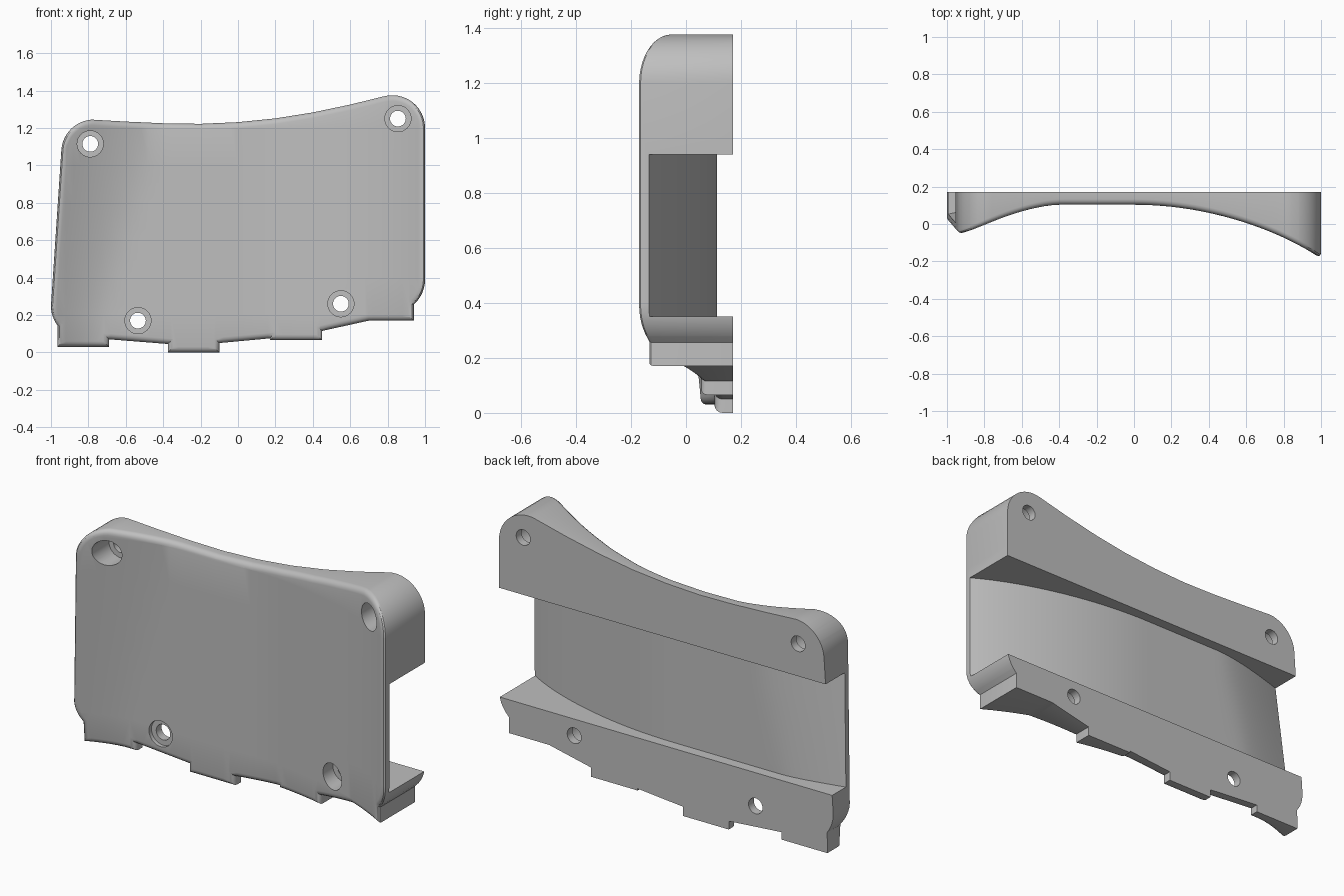
import bpy, bmesh, math
from mathutils import Vector

if "Cube" in bpy.data.objects:
    bpy.data.objects.remove(bpy.data.objects["Cube"], do_unlink=True)

BACK = 0.17
FILLET = 0.03

grey = bpy.data.materials.new("light_grey")
grey.use_nodes = True
colour = (0.52, 0.52, 0.52, 1)
grey.diffuse_color = colour
grey.node_tree.nodes["Principled BSDF"].inputs["Base Color"].default_value = colour


def span(x, z):
    """Curve progress toward each side: 0 at the flat middle, 1 at the rim."""
    if x > 0:
        return x
    crease = -0.76 + 0.3 * z
    rim = -1 + 0.07 * z
    return max(0, (crease - x) / (crease - rim))


def front(x, z):
    u = span(x, z)
    if x > 0:
        return 0.103 - 0.27 * u ** 2 - 0.018 * u ** 8
    return 0.103 - (0.07 + 0.075 * z) * u ** 1.6


def inner(x, z):
    return front(x, z) + 0.01 + 0.04 * span(x, z) ** 2


def arc(cx, cz, r, start, end, n=12):
    steps = [math.radians(start + (end - start) * i / n) for i in range(n + 1)]
    return [(cx + r * math.cos(a), cz + r * math.sin(a)) for a in steps]


def curved_slab(name, outline, surface, back, fillet):
    """Extruded outline whose front follows a surface, with a rounded rim."""
    bm = bmesh.new()
    face = bm.faces.new([bm.verts.new((x, 0, z)) for x, z in outline])
    rear = bmesh.ops.extrude_face_region(bm, geom=[face], use_keep_orig=True)["geom"]
    for v in rear:
        if isinstance(v, bmesh.types.BMVert):
            v.co.y = 1
    bmesh.ops.recalc_face_normals(bm, faces=bm.faces)
    # rounded rim as a few inset rings
    if fillet:
        for v in face.verts:
            v.co.y = fillet
        steps = 4
        for i in range(steps):
            a, b = [math.pi / 2 * k / steps for k in (i, i + 1)]
            bmesh.ops.inset_individual(
                bm, faces=[face], use_even_offset=True,
                thickness=fillet * (math.cos(a) - math.cos(b)))
            for v in face.verts:
                v.co.y = fillet * (1 - math.sin(b))
    # slices let the flat front bend
    cuts = [((i / 25, 0, 0), (1, 0, 0)) for i in range(-25, 26)]
    cuts += [((0, 0, i / 5), (0, 0, 1)) for i in range(1, 7)]
    for point, normal in cuts:
        bmesh.ops.bisect_plane(bm, geom=bm.verts[:] + bm.edges[:] + bm.faces[:],
                               dist=1e-5, plane_co=point, plane_no=normal)
    for v in bm.verts:
        if v.co.y > 0.5:
            v.co.y = back
        else:
            v.co.y += surface(v.co.x, v.co.z)
    bmesh.ops.recalc_face_normals(bm, faces=bm.faces)
    mesh = bpy.data.meshes.new(name)
    bm.to_mesh(mesh)
    bm.free()
    obj = bpy.data.objects.new(name, mesh)
    bpy.context.collection.objects.link(obj)
    mesh.materials.append(grey)
    return obj


def cut(target, cutter):
    mod = target.modifiers.new("cut", "BOOLEAN")
    mod.operation = "DIFFERENCE"
    mod.solver = "EXACT"
    mod.object = cutter
    cutter.hide_render = True
    bpy.ops.object.select_all(action="DESELECT")
    bpy.context.view_layer.objects.active = target
    target.select_set(True)
    bpy.ops.object.modifier_apply(modifier=mod.name)
    bpy.data.objects.remove(cutter, do_unlink=True)


def drill(x, z, r, y0, y1):
    bpy.ops.mesh.primitive_cylinder_add(
        vertices=32, radius=r, depth=y1 - y0,
        location=(x, (y0 + y1) / 2, z), rotation=(math.pi / 2, 0, 0))
    bit = bpy.context.object
    bit.data.materials.append(grey)
    return bit


# Plate outline, clockwise from the lower right-hand tab
outline = [(-0.965, 0.03)]
outline += arc(-0.82, 0.25, 0.18, 217, 180, 6)
outline += arc(-0.77, 1.07, 0.175, 175, 94)
outline += [(-0.6, 1.234), (-0.4, 1.225), (-0.2, 1.222), (0, 1.231), (0.2, 1.251),
            (0.4, 1.283), (0.6, 1.325)]
outline += arc(0.825, 1.2, 0.175, 105, 0)
outline += arc(0.82, 0.39, 0.18, 0, -45, 6)
outline += [(0.94, 0.255), (0.94, 0.17), (0.7, 0.17), (0.45, 0.115), (0.45, 0.065),
            (0.17, 0.065), (0.17, 0.075), (-0.1, 0.05), (-0.1, 0), (-0.375, 0),
            (-0.375, 0.045), (-0.69, 0.07), (-0.69, 0.03)]
plate = curved_slab("curved_plate", outline, front, BACK, FILLET)

# Wide channel across the back
channel = [(-1.1, 0.35), (-1.1, 0.94), (1.1, 0.94), (1.1, 0.35)]
cut(plate, curved_slab("channel_cutter", channel, inner, 0.4, 0))

# Counterbored screw holes
for x, z in [(-0.79, 1.115), (0.855, 1.25), (-0.535, 0.17), (0.55, 0.26)]:
    cut(plate, drill(x, z, 0.07, -0.5, 0.125))
    cut(plate, drill(x, z, 0.042, -0.5, 0.5))

bpy.ops.object.select_all(action="DESELECT")
bpy.context.view_layer.objects.active = plate
plate.select_set(True)
bpy.ops.object.shade_smooth_by_angle(angle=math.radians(30))
